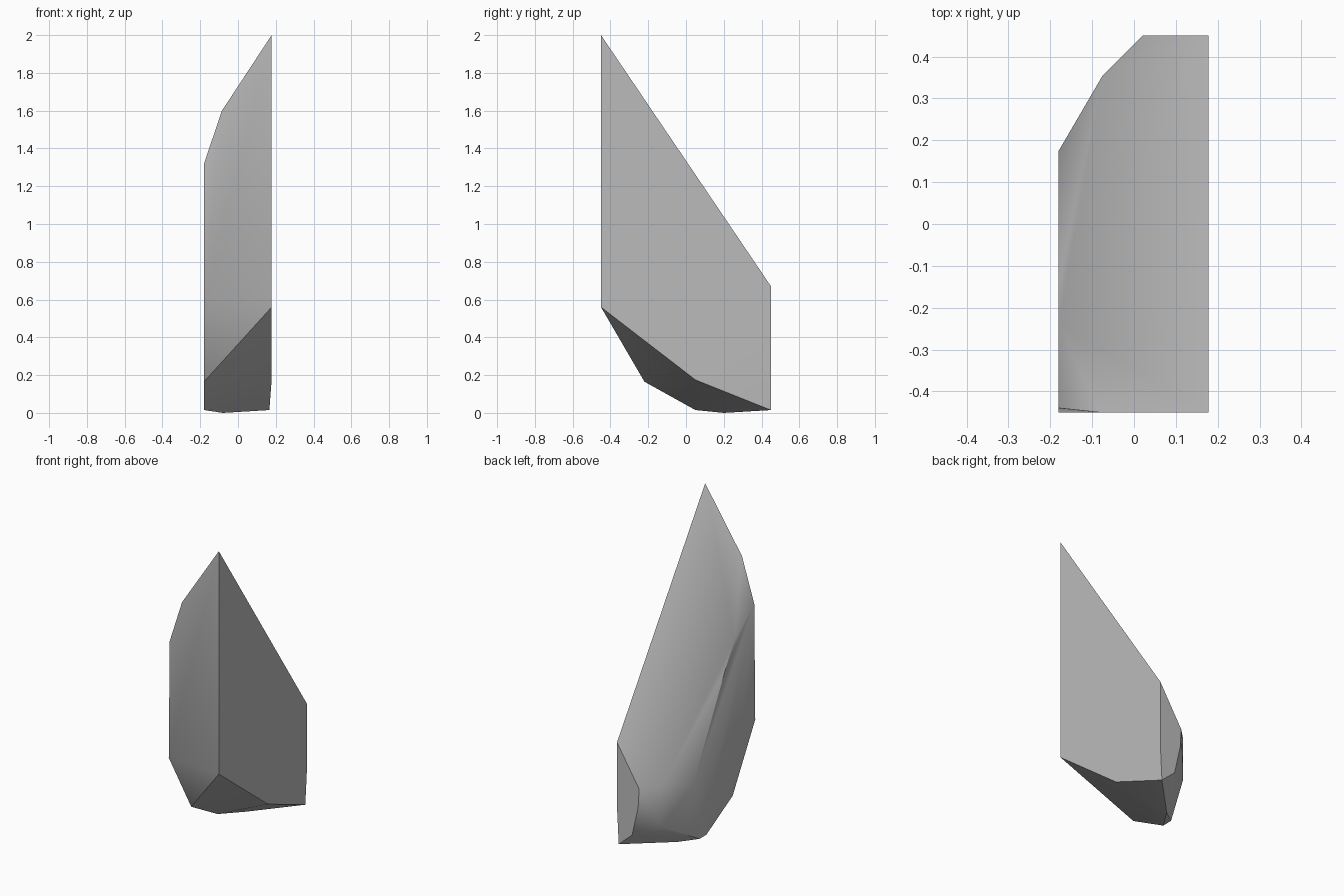
import bpy
import bmesh
import math

default_cube = bpy.data.objects.get("Cube")
if default_cube:
    bpy.data.objects.remove(default_cube, do_unlink=True)


def make_material(name, colour):
    material = bpy.data.materials.new(name)
    material.use_nodes = True
    material.diffuse_color = colour
    for node in material.node_tree.nodes:
        if node.type == "BSDF_PRINCIPLED":
            node.inputs["Base Color"].default_value = colour
    return material


def build_hull(name, points, material):
    """Wrap a convex solid around the corners and shade it softly."""
    mesh = bpy.data.meshes.new(name)
    bm = bmesh.new()
    corners = [bm.verts.new(point) for point in points]
    result = bmesh.ops.convex_hull(bm, input=corners)
    unused = set(result["geom_interior"]) | set(result["geom_unused"])
    loose = [item for item in unused if isinstance(item, bmesh.types.BMVert)]
    bmesh.ops.delete(bm, geom=loose, context="VERTS")
    bmesh.ops.recalc_face_normals(bm, faces=bm.faces)
    bm.to_mesh(mesh)
    bm.free()
    mesh.materials.append(material)
    shard = bpy.data.objects.new(name, mesh)
    bpy.context.collection.objects.link(shard)
    bpy.context.view_layer.objects.active = shard
    shard.select_set(True)
    bpy.ops.object.shade_smooth_by_angle(angle=math.radians(30))
    return shard


# Flat planes that bound the shard
LEFT, RIGHT = 0.178, -0.18
FRONT, BACK = -0.45, 0.45

# Tall flat left side, as (y, z)
left_side = [(FRONT, 2), (BACK, 0.67), (BACK, 0.25), (0.05, 0.175), (FRONT, 0.56)]

# Narrow flat right side, as (y, z)
right_side = [(FRONT, 0.57), (-0.44, 1.32), (-0.24, 1.17), (-0.14, 1), (0.175, 0.4),
              (0.12, 0.016), (0.05, 0.015), (-0.22, 0.165)]

# Small flat back end, as (x, z)
back_end = [(0.02, 0.41), (0.027, 0.29), (0.07, 0.1), (0.166, 0.015)]

# Chipped corners between the flat planes
chips = [(-0.085, FRONT, 1.6), (-0.075, 0.355, 0.42),
         (-0.075, 0.355, 0.15), (-0.08, 0.2, 0)]

points = [(LEFT, y, z) for y, z in left_side]
points += [(RIGHT, y, z) for y, z in right_side]
points += [(x, BACK, z) for x, z in back_end]
points += chips

stone_grey = make_material("stone grey", (0.5, 0.5, 0.5, 1))
build_hull("stone_shard", points, stone_grey)
